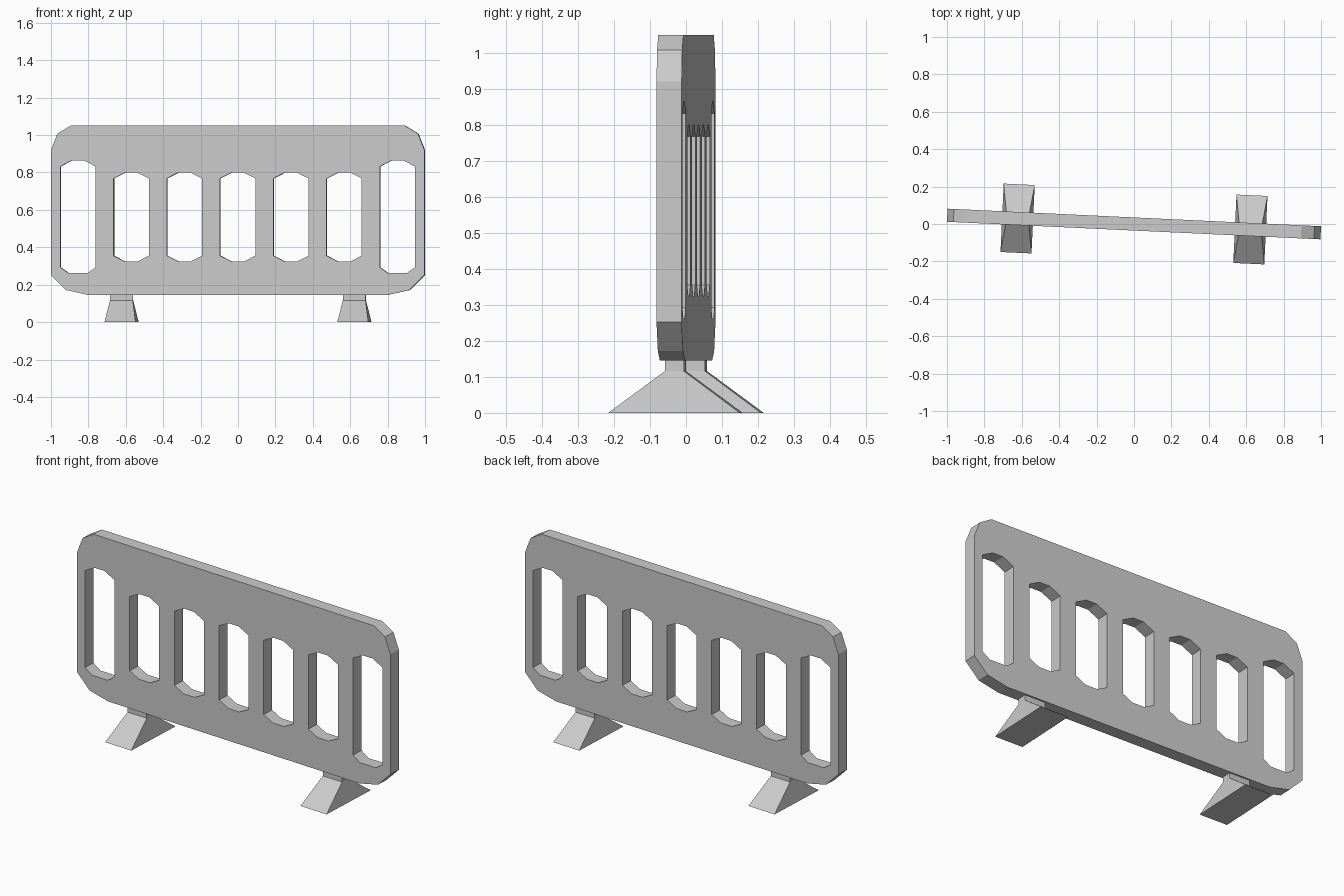
import bpy, bmesh, math
from mathutils import Matrix

if "Cube" in bpy.data.objects:
    bpy.data.objects.remove(bpy.data.objects["Cube"])

YAW = -0.047          # the whole barrier stands slightly turned
THICK = 0.07
TURN = Matrix.Rotation(YAW, 4, 'Z')


def add_loop(curve, pts):
    s = curve.splines.new('POLY')
    s.points.add(len(pts) - 1)
    for p, (x, z) in zip(s.points, pts):
        p.co = (x, z, 0, 1)
    s.use_cyclic_u = True


def slot(cx, low, low_side, high_side, high, flat_low):
    half, flat = 0.094, 0.031
    return [(cx - half, low_side), (cx - flat_low, low), (cx + flat_low, low),
            (cx + half, low_side), (cx + half, high_side), (cx + flat, high),
            (cx - flat, high), (cx - half, high_side)]


# Panel: chamfered outline with seven slots
curve = bpy.data.curves.new("panel", 'CURVE')
curve.dimensions = '2D'
curve.fill_mode = 'BOTH'
curve.extrude = THICK / 2
right = [(0.80, 0.145), (0.92, 0.172), (0.9995, 0.252),
         (0.9995, 0.92), (0.965, 1.008), (0.895, 1.05)]
add_loop(curve, right + [(-x, z) for x, z in reversed(right)])
for i in range(-3, 4):
    if abs(i) == 3:
        add_loop(curve, slot(i * 0.285, 0.262, 0.292, 0.832, 0.865, 0.05))
    else:
        add_loop(curve, slot(i * 0.285, 0.325, 0.355, 0.768, 0.80, 0.035))
panel = bpy.data.objects.new("panel", curve)
bpy.context.collection.objects.link(panel)
panel.matrix_world = TURN @ Matrix.Rotation(math.pi / 2, 4, 'X')
bpy.context.view_layer.objects.active = panel
panel.select_set(True)
bpy.ops.object.convert(target='MESH')
panel = bpy.context.object
bm = bmesh.new()
bm.from_mesh(panel.data)
bmesh.ops.remove_doubles(bm, verts=bm.verts, dist=1e-5)
bmesh.ops.recalc_face_normals(bm, faces=bm.faces)
for f in bm.faces:
    f.smooth = False
bm.to_mesh(panel.data)
bm.free()


# Feet: flared base with a short neck, lofted from three rectangles
def foot(name, cx):
    bm = bmesh.new()
    rings = []
    for hx, hy, z in ((0.083, 0.183, 0), (0.061, 0.0265, 0.116), (0.061, 0.0265, 0.15)):
        rings.append([bm.verts.new((sx * hx, sy * hy, z))
                      for sx, sy in ((-1, -1), (1, -1), (1, 1), (-1, 1))])
    for a, b in zip(rings, rings[1:]):
        for i in range(4):
            j = (i + 1) % 4
            bm.faces.new((a[i], a[j], b[j], b[i]))
    bm.faces.new(rings[0][::-1])
    bm.faces.new(rings[-1])
    me = bpy.data.meshes.new(name)
    bm.to_mesh(me)
    bm.free()
    ob = bpy.data.objects.new(name, me)
    bpy.context.collection.objects.link(ob)
    ob.matrix_world = TURN @ Matrix.Translation((cx, 0, 0))


foot("left_foot", -0.623)
foot("right_foot", 0.623)
